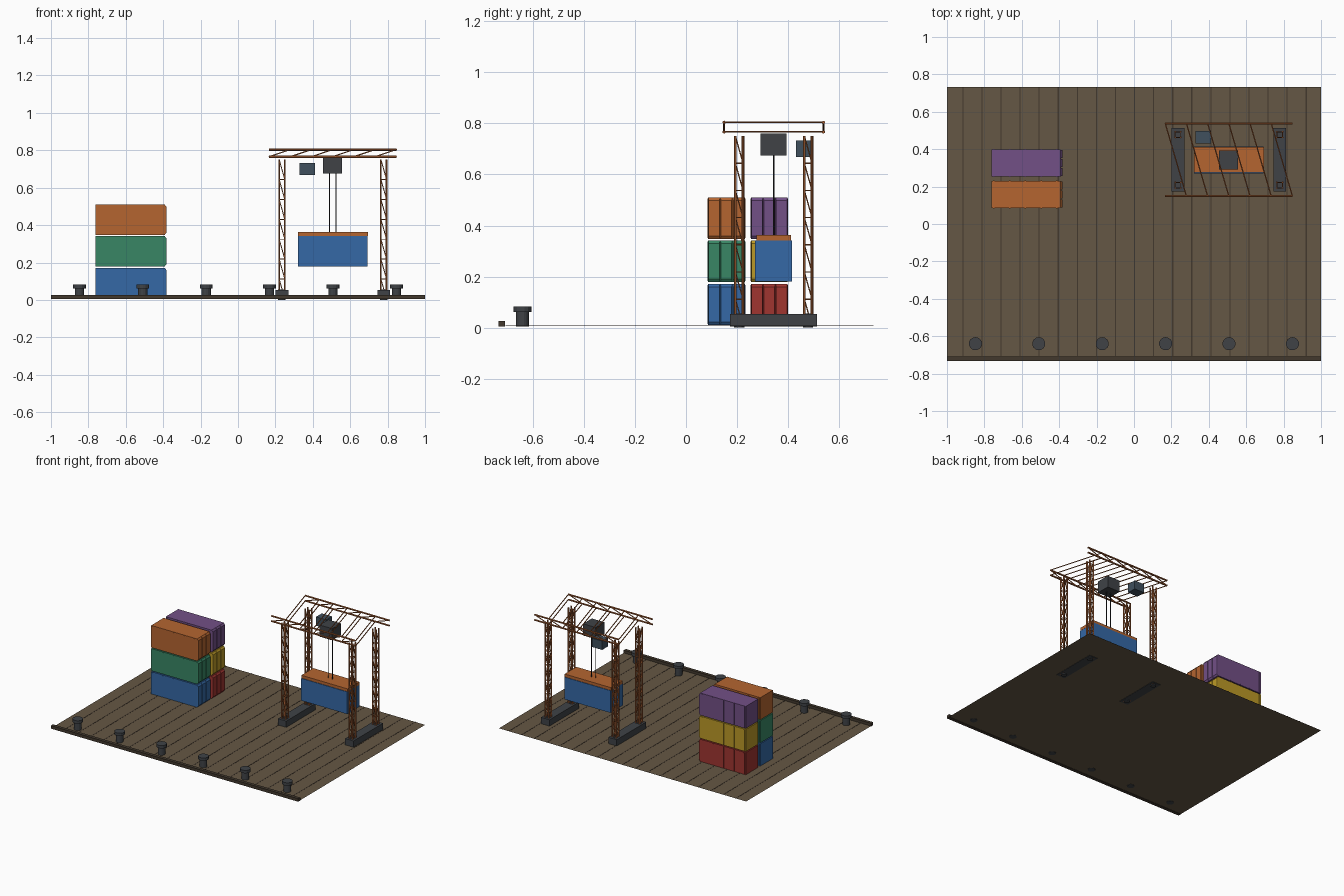
import bpy, bmesh, math
from mathutils import Vector, Matrix

if "Cube" in bpy.data.objects:
    bpy.data.objects.remove(bpy.data.objects["Cube"])


def mat(name, r, g, b):
    m = bpy.data.materials.new(name)
    m.diffuse_color = (r, g, b, 1)
    m.use_nodes = True
    m.node_tree.nodes["Principled BSDF"].inputs["Base Color"].default_value = m.diffuse_color
    return m


ORANGE = mat("orange", 0.46, 0.13, 0.03)
STEEL = mat("rust_steel", 0.40, 0.12, 0.035)
BLUE = mat("blue", 0.035, 0.14, 0.38)
GREEN = mat("green", 0.04, 0.24, 0.13)
RED = mat("red", 0.35, 0.035, 0.03)
YELLOW = mat("yellow", 0.50, 0.32, 0.02)
PURPLE = mat("purple", 0.17, 0.08, 0.24)
WOOD = mat("wood", 0.13, 0.095, 0.058)
SEAM = mat("dark_wood", 0.055, 0.04, 0.027)
DARK = mat("dark_metal", 0.05, 0.055, 0.062)
CAB = mat("cab_blue", 0.05, 0.08, 0.11)
BLACK = mat("black", 0.02, 0.02, 0.022)


def finish(bm, name, m):
    bmesh.ops.recalc_face_normals(bm, faces=bm.faces)
    me = bpy.data.meshes.new(name)
    bm.to_mesh(me)
    bm.free()
    me.materials.append(m)
    ob = bpy.data.objects.new(name, me)
    bpy.context.collection.objects.link(ob)
    return ob


def add_box(bm, x, y, z):
    """Box from (min, max) pairs."""
    lo, hi = Vector((x[0], y[0], z[0])), Vector((x[1], y[1], z[1]))
    M = Matrix.Translation((lo + hi) / 2) @ Matrix.Diagonal((*(hi - lo), 1))
    return bmesh.ops.create_cube(bm, size=1, matrix=M)["verts"]


def box(name, m, x, y, z):
    bm = bmesh.new()
    add_box(bm, x, y, z)
    return finish(bm, name, m)


def add_rod(bm, a, b, r, sides=6):
    a, b = Vector(a), Vector(b)
    d = b - a
    M = Matrix.Translation((a + b) / 2) @ d.to_track_quat("Z", "Y").to_matrix().to_4x4()
    bmesh.ops.create_cone(bm, cap_ends=True, segments=sides, radius1=r,
                          radius2=r, depth=d.length, matrix=M)


# quay deck with plank seams and front curb
bm = bmesh.new()
bmesh.ops.create_grid(bm, x_segments=1, y_segments=1, size=1,
                      matrix=Matrix.Translation((0, 0, 0.007)) @ Matrix.Diagonal((1, 0.733, 1, 1)))
finish(bm, "quay_deck", WOOD)
bm = bmesh.new()
for i in range(19):
    x = -0.915 + 0.102 * i
    add_box(bm, (x - 0.003, x + 0.003), (-0.706, 0.733), (0.0075, 0.0085))
finish(bm, "plank_seams", SEAM)
box("front_curb", SEAM, (-1, 1), (-0.733, -0.709), (0.005, 0.027))

# mooring bollards
for i in range(6):
    x = -0.848 + 0.339 * i
    bm = bmesh.new()
    add_rod(bm, (x, -0.64, 0.005), (x, -0.64, 0.063), 0.025, 14)
    add_rod(bm, (x, -0.64, 0.062), (x, -0.64, 0.083), 0.035, 14)
    finish(bm, f"bollard_{i + 1}", DARK)


def container(name, m, yc, z0):
    """Ribbed shipping container with a bevelled door end at +x."""
    x0, x1, w, h = -0.762, -0.392, 0.072, 0.162
    bm = bmesh.new()
    add_box(bm, (x0, x1), (yc - w, yc + w), (z0, z0 + h))
    for s in (-1, 1):                     # side ribs
        for i in range(5):
            xr = x0 + 0.012 + i * 0.0845
            add_box(bm, (xr - 0.004, xr + 0.004),
                    sorted((yc + s * (w - 0.001), yc + s * (w + 0.002))),
                    (z0 + 0.004, z0 + h - 0.004))
    for i in (-1, 0, 1):                  # door panels
        c = yc + i * 0.048
        vs = add_box(bm, (x1, x1 + 0.009), (c - 0.023, c + 0.023), (z0, z0 + h))
        for v in vs:
            if v.co.x > x1 + 0.004:
                v.co.z += 0.012 if v.co.z < z0 + h / 2 else -0.012
                v.co.y += 0.002 if v.co.y < c else -0.002
    finish(bm, name, m)


# two stacks of containers
for label, yc, colours in (("front", 0.158, (BLUE, GREEN, ORANGE)),
                           ("rear", 0.326, (RED, YELLOW, PURPLE))):
    for k, m in enumerate(colours):
        container(f"{label}_stack_container_{k + 1}", m, yc, 0.01 + 0.169 * k)

# gantry crane: bases, towers and foot pins
CX, CY = 0.507, 0.343


def lattice_tower(name, x, y, z0, z1, half=0.015, bays=7):
    bm = bmesh.new()
    ring = [(x - half, y - half), (x + half, y - half),
            (x + half, y + half), (x - half, y + half)]
    step = (z1 - z0) / bays
    for j in range(4):
        a, b = ring[j], ring[(j + 1) % 4]
        add_rod(bm, (*a, z0), (*a, z1), 0.0052)
        if j > 1:                         # opposite faces lean the same way
            a, b = b, a
        for i in range(bays):
            z = z0 + i * step
            add_rod(bm, (*b, z), (*a, z + step), 0.0027, 5)
            if i:
                add_rod(bm, (*a, z), (*b, z), 0.0027, 5)
    finish(bm, name, STEEL)


for sx, sl in ((-1, "left"), (1, "right")):
    x = CX + sx * 0.272
    box(f"{sl}_base", DARK, (x - 0.034, x + 0.034), (CY - 0.17, CY + 0.17), (0.005, 0.053))
    for sy, fl in ((-1, "front"), (1, "rear")):
        y = CY + sy * 0.135
        lattice_tower(f"{sl}_{fl}_tower", x, y, 0.005, 0.75)
        bm = bmesh.new()
        add_rod(bm, (x, y, 0.0), (x, y, 0.056), 0.02, 12)
        finish(bm, f"{sl}_{fl}_foot_pin", DARK)

# top box truss: four chords with slanted bracing on each face
bm = bmesh.new()
X0, X1, BAYS = 0.167, 0.847, 6
ya, yb, za, zb = 0.149, 0.538, 0.766, 0.804
for y in (ya, yb):
    for z in (za, zb):
        add_rod(bm, (X0, y, z), (X1, y, z), 0.0065)
step = (X1 - X0) / BAYS
for i in range(BAYS):
    p, q = X0 + i * step, X0 + (i + 1) * step
    for z in (za, zb):
        add_rod(bm, (p, yb, z), (q, ya, z), 0.0035, 5)
    for y in (ya, yb):
        add_rod(bm, (p, y, za), (q, y, zb), 0.0035, 5)
finish(bm, "top_truss", STEEL)

# trolley, cab, cables, spreader and lifted container
box("trolley", DARK, (0.455, 0.557), (0.292, 0.394), (0.675, 0.76))
box("operator_cab", CAB, (0.33, 0.411), (0.43, 0.497), (0.669, 0.733))
bm = bmesh.new()
for x in (0.49, 0.524):
    add_rod(bm, (x, CY, 0.355), (x, CY, 0.685), 0.0028, 6)
finish(bm, "hoist_cables", BLACK)
box("spreader", ORANGE, (0.32, 0.694), (0.275, 0.411), (0.341, 0.363))
box("lifted_container", BLUE, (0.321, 0.693), (0.271, 0.415), (0.18, 0.342))
